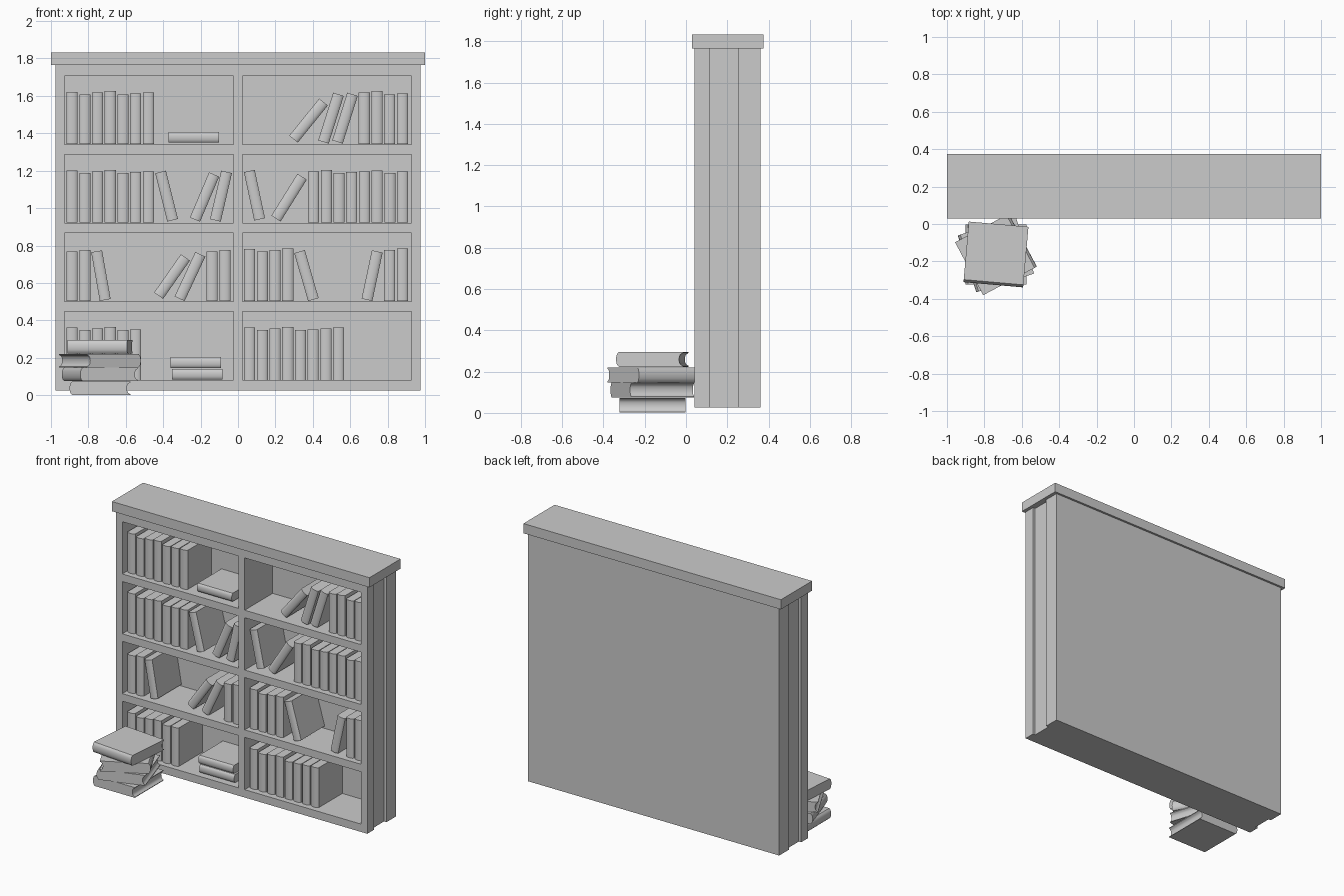
import bpy, bmesh, math
from mathutils import Matrix, Vector

if "Cube" in bpy.data.objects:
    bpy.data.objects.remove(bpy.data.objects["Cube"])


def boxes(name, bounds):
    """One object made of axis-aligned boxes (x0, x1, y0, y1, z0, z1)."""
    bm = bmesh.new()
    for x0, x1, y0, y1, z0, z1 in bounds:
        m = (Matrix.Translation(((x0 + x1) / 2, (y0 + y1) / 2, (z0 + z1) / 2))
             @ Matrix.Diagonal((x1 - x0, y1 - y0, z1 - z0, 1)))
        bmesh.ops.create_cube(bm, size=1, matrix=m)
    me = bpy.data.meshes.new(name)
    bm.to_mesh(me)
    bm.free()
    ob = bpy.data.objects.new(name, me)
    bpy.context.collection.objects.link(ob)
    return ob


def book(name, loc, turn, height=0.27, thick=0.059, depth=0.272):
    """Book centred on its origin: rounded spine to -y, hollow fore edge to +y."""
    n, bulge, hollow = 8, thick * 0.24, thick * 0.26
    steps = [-1 + 2 * i / n for i in range(n + 1)]
    lip = thick * 0.06
    spine = [(t * thick / 2, -depth / 2 + bulge * (1 - math.sqrt(1 - t * t * 0.96)))
             for t in steps]
    fore = [(t * (thick / 2 - lip), depth / 2 - hollow * math.sqrt(1 - t * t))
            for t in reversed(steps)]
    fore = [(thick / 2, depth / 2)] + fore + [(-thick / 2, depth / 2)]
    bm = bmesh.new()
    face = bm.faces.new([bm.verts.new((x, y, -height / 2)) for x, y in spine + fore])
    up = bmesh.ops.extrude_face_region(bm, geom=[face])['geom']
    bmesh.ops.translate(bm, vec=(0, 0, height),
                        verts=[g for g in up if isinstance(g, bmesh.types.BMVert)])
    bmesh.ops.recalc_face_normals(bm, faces=bm.faces)
    me = bpy.data.meshes.new(name)
    bm.to_mesh(me)
    bm.free()
    ob = bpy.data.objects.new(name, me)
    ob.matrix_world = Matrix.Translation(Vector(loc)) @ turn
    bpy.context.collection.objects.link(ob)
    books.append(ob)
    return ob


books = []
FLAT = Matrix.Rotation(math.radians(90), 4, 'Y')
BOOK_Y = 0.21
PITCH = 0.068
floors = [1.34, 0.92, 0.50, 0.08]
HEIGHTS = [0.28, 0.265, 0.275, 0.283, 0.265, 0.27, 0.275]

# carcass: solid block with shelf openings and side grooves cut out
carcass = boxes("bookcase_body", [(-0.976, 0.976, 0.04, 0.36, 0.025, 1.765)])
cuts = []
for s in (-1, 1):
    for f in floors:
        a, b = sorted((s * 0.024, s * 0.927))
        cuts.append((a, b, 0.0, 0.35, f, f + 0.367))
    a, b = sorted((s * 0.957, s * 1.1))
    cuts.append((a, b, 0.116, 0.254, -0.1, 1.9))
cutter = boxes("opening_cutter", cuts)
cutter.hide_render = True
cutter.hide_viewport = True
cut = carcass.modifiers.new("openings", 'BOOLEAN')
cut.operation = 'DIFFERENCE'
cut.solver = 'EXACT'
cut.object = cutter

# top slab
boxes("top_slab", [(-1, 1, 0.03, 0.375, 1.765, 1.833)])

# upright books: (shelf, first left edge, count, height offset)
rows = [(0, -0.917, 7, 0), (0, 0.645, 4, 2),
        (1, -0.917, 7, 0), (1, 0.374, 8, 2),
        (2, -0.917, 2, 1), (2, -0.168, 2, 1), (2, 0.032, 4, 0), (2, 0.781, 2, 2),
        (3, -0.917, 6, 0), (3, 0.032, 8, 0)]
for shelf, x, count, off in rows:
    for i in range(count):
        h = HEIGHTS[(i + off) % 7]
        book("upright_book", (x + 0.03 + i * PITCH, BOOK_Y, floors[shelf] + 0.002 + h / 2),
             Matrix.Identity(4), h)

# leaning books: (centre x, centre z, lean to the right in degrees, height)
leaning = [(0.377, 1.468, 39, 0.255), (0.497, 1.481, 17.5, 0.267), (0.572, 1.481, 17.5, 0.267),
           (-0.382, 1.064, -14, 0.266), (-0.179, 1.059, 23, 0.262), (-0.091, 1.064, 13, 0.266),
           (0.088, 1.069, -12, 0.264), (0.273, 1.056, 32, 0.264),
           (-0.733, 0.639, -10, 0.264), (-0.353, 0.634, 35, 0.25), (-0.257, 0.634, 25, 0.262),
           (0.366, 0.639, -16, 0.267), (0.717, 0.639, 12, 0.264)]
for x, z, lean, h in leaning:
    book("leaning_book", (x, BOOK_Y, z), Matrix.Rotation(math.radians(lean), 4, 'Y'), h)

# books lying on shelves
for x, z in [(-0.236, 1.379), (-0.217, 0.112), (-0.225, 0.174)]:
    book("lying_book", (x, BOOK_Y, z), FLAT, thick=0.058)

# stack of larger books on the floor in front
for z, spin in [(0.037, -90), (0.111, -72), (0.184, 118), (0.259, -5)]:
    book("stacked_book", (-0.738, -0.163, z),
         Matrix.Rotation(math.radians(spin), 4, 'Z') @ FLAT, 0.32, 0.072, 0.325)

# smooth the rounded spines
bpy.ops.object.select_all(action='DESELECT')
for ob in books:
    ob.select_set(True)
bpy.context.view_layer.objects.active = books[0]
bpy.ops.object.shade_smooth_by_angle(angle=math.radians(35))
